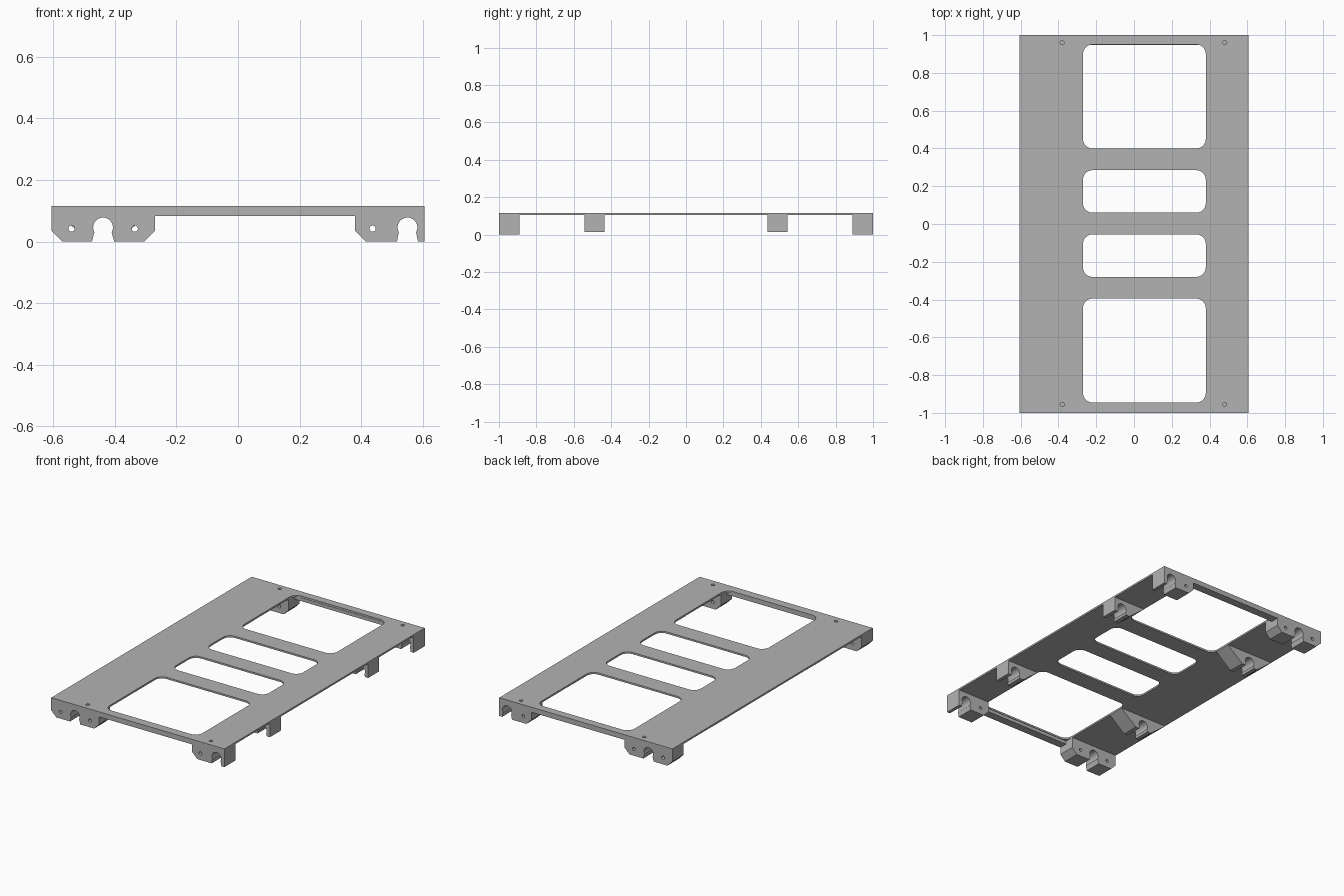
import bpy, bmesh, math

cube = bpy.data.objects.get("Cube")
if cube:
    bpy.data.objects.remove(cube, do_unlink=True)

grey = bpy.data.materials.new("plain grey")
grey.use_nodes = True
colour = (0.45, 0.45, 0.45, 1)
grey.diffuse_color = colour
grey.node_tree.nodes["Principled BSDF"].inputs["Base Color"].default_value = colour

TOP, UNDER = 0.115, 0.104      # plate faces
LEFT, RIGHT = -0.605, 0.605    # outer edges in x
IN_L, IN_R = -0.27, 0.38       # window edges in x


def arc(cx, cy, r, start, end, n):
    steps = [math.radians(start + (end - start) * i / n) for i in range(n + 1)]
    return [(cx + r * math.cos(a), cy + r * math.sin(a)) for a in steps]


def circle(cx, cy, r, n=24):
    return arc(cx, cy, r, 0, 360, n)[:-1]


def rounded(x0, y0, x1, y1, r):
    return (arc(x1 - r, y1 - r, r, 0, 90, 8) + arc(x0 + r, y1 - r, r, 90, 180, 8)
            + arc(x0 + r, y0 + r, r, 180, 270, 8) + arc(x1 - r, y0 + r, r, 270, 360, 8))


def rect(x0, y0, x1, y1):
    return [(x0, y0), (x1, y0), (x1, y1), (x0, y1)]


def sheet(name, loops, depth, location, upright=False):
    """Extrude a filled outline with holes; upright outlines lie in x and z."""
    curve = bpy.data.curves.new(name, "CURVE")
    curve.dimensions = "2D"
    curve.fill_mode = "BOTH"
    curve.extrude = depth / 2
    for loop in loops:
        spline = curve.splines.new("POLY")
        spline.points.add(len(loop) - 1)
        for point, (u, v) in zip(spline.points, loop):
            point.co = (u, v, 0, 1)
        spline.use_cyclic_u = True
    temp = bpy.data.objects.new(name + " outline", curve)
    bpy.context.collection.objects.link(temp)
    graph = bpy.context.evaluated_depsgraph_get()
    mesh = bpy.data.meshes.new_from_object(temp.evaluated_get(graph))
    bpy.data.objects.remove(temp, do_unlink=True)
    bm = bmesh.new()
    bm.from_mesh(mesh)
    bmesh.ops.remove_doubles(bm, verts=bm.verts, dist=1e-5)
    bmesh.ops.recalc_face_normals(bm, faces=bm.faces)
    bm.to_mesh(mesh)
    bm.free()
    mesh.name = name
    mesh.materials.clear()
    mesh.materials.append(grey)
    obj = bpy.data.objects.new(name, mesh)
    bpy.context.collection.objects.link(obj)
    obj.location = location
    if upright:
        obj.rotation_euler.x = math.pi / 2
    bpy.ops.object.select_all(action="DESELECT")
    obj.select_set(True)
    bpy.context.view_layer.objects.active = obj
    bpy.ops.object.shade_smooth_by_angle(angle=math.radians(30))
    return obj


def clip_outline(x0, x1, base, cut0, cut1, shoulder, slot, mouth):
    """Bracket outline with cut corners and a round snap slot from below."""
    keyhole = arc(slot, 0.046, 0.032, 209, -29, 28)
    points = [(x0, UNDER), (x0, shoulder if cut0 else base)]
    if cut0:
        points.append((x0 + cut0, base))
    points += [(slot - mouth, base)] + keyhole + [(slot + mouth, base)]
    if cut1:
        points.append((x1 - cut1, base))
    points += [(x1, shoulder if cut1 else base), (x1, UNDER)]
    return points


# Top plate with windows and screw holes
windows = [rounded(IN_L, y0, IN_R, y1, 0.05)
           for y0, y1 in ((-0.945, -0.395), (-0.28, -0.055), (0.06, 0.285), (0.4, 0.95))]
screws = [circle(x, y, 0.011, 16) for x in (-0.38, 0.48) for y in (-0.955, 0.96)]
sheet("top_plate", [rect(LEFT, -1, RIGHT, 1)] + windows + screws,
      TOP - UNDER, (0, 0, (TOP + UNDER) / 2))

for end, side in (("front", -1), ("back", 1)):
    # Rail under the end of the plate
    sheet(end + "_rail", [rect(IN_L, 0.083, IN_R, UNDER)], 0.052, (0, side * 0.974, 0), True)

    # Corner brackets with pin holes
    y = side * 0.945
    sheet(end + "_right_bracket",
          [clip_outline(LEFT, IN_L, 0, 0.035, 0.035, 0.035, -0.438, 0.036),
           circle(-0.54, 0.042, 0.01), circle(-0.335, 0.042, 0.01)], 0.11, (0, y, 0), True)
    sheet(end + "_left_bracket",
          [clip_outline(IN_R, RIGHT, 0, 0.035, 0, 0.035, 0.55, 0.034),
           circle(0.437, 0.042, 0.01)], 0.11, (0, y, 0), True)

    # Tapered middle clips
    y = side * 0.49
    sheet(end + "_right_clip",
          [clip_outline(LEFT, IN_L, 0.015, 0.11, 0.11, UNDER - 0.001, -0.438, 0.032)],
          0.108, (0, y, 0), True)
    sheet(end + "_left_clip",
          [clip_outline(IN_R, RIGHT, 0.015, 0.11, 0, UNDER - 0.001, 0.55, 0.032)],
          0.108, (0, y, 0), True)
